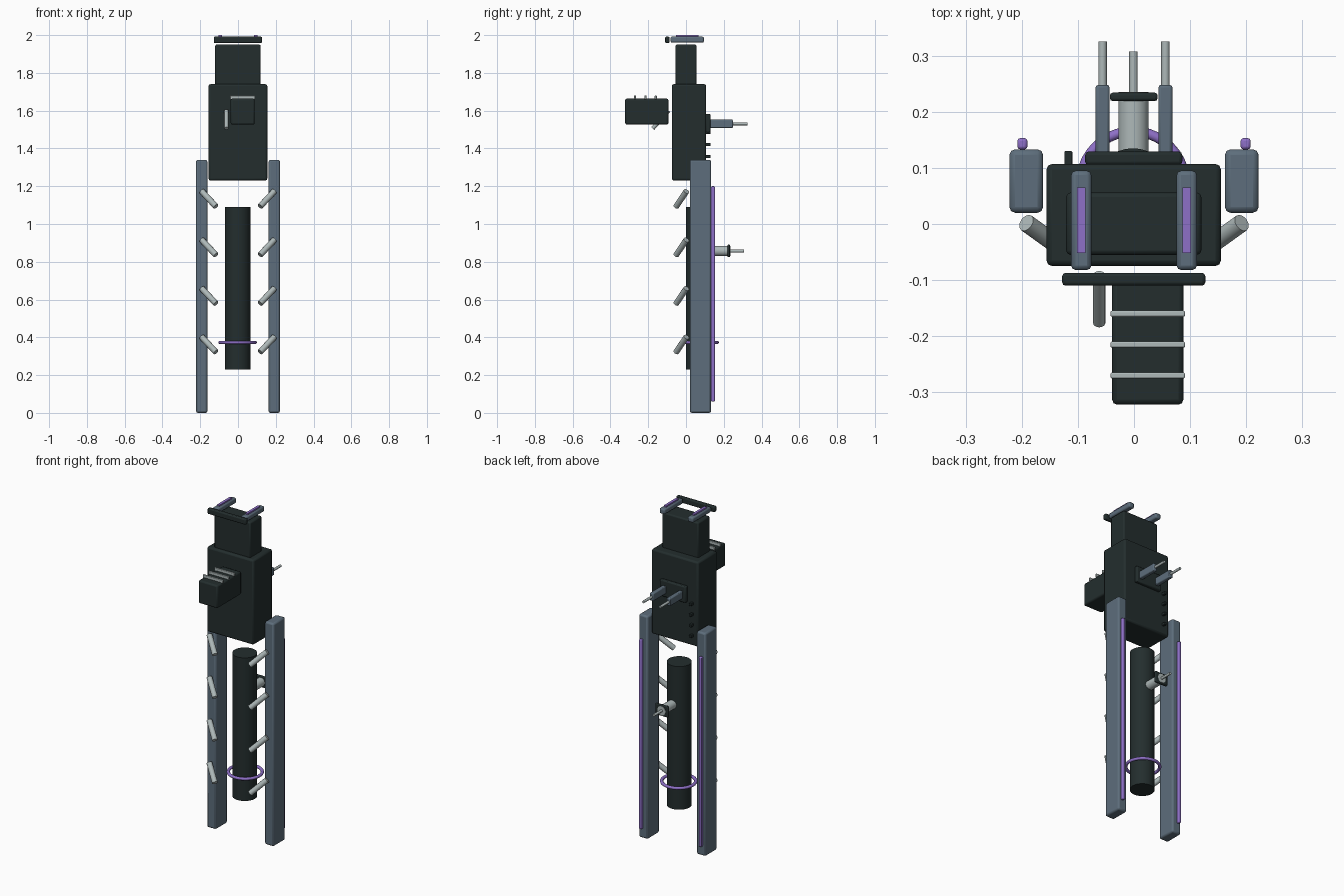
import bpy, math
from mathutils import Vector

if "Cube" in bpy.data.objects:
    bpy.data.objects.remove(bpy.data.objects["Cube"])


def material(name, rgb):
    m = bpy.data.materials.new(name)
    m.diffuse_color = (*rgb, 1)
    m.use_nodes = True
    m.node_tree.nodes["Principled BSDF"].inputs["Base Color"].default_value = m.diffuse_color
    return m


DARK = material("dark green grey", (0.017, 0.027, 0.027))
SLATE = material("slate blue", (0.11, 0.155, 0.20))
LIGHT = material("light grey", (0.42, 0.48, 0.48))
PURPLE = material("purple", (0.27, 0.16, 0.57))


def finish(name, mat, angle=35):
    o = bpy.context.object
    o.name = name
    o.data.materials.append(mat)
    bpy.ops.object.shade_smooth_by_angle(angle=math.radians(angle))
    return o


def box(name, mat, x, y, z, bevel=0.006):
    """Bevelled box from (min, max) ranges."""
    bpy.ops.mesh.primitive_cube_add(size=1, location=[(a + b) / 2 for a, b in (x, y, z)])
    o = bpy.context.object
    o.scale = [b - a for a, b in (x, y, z)]
    bpy.ops.object.transform_apply(location=False, rotation=False, scale=True)
    finish(name, mat)
    if bevel:
        mod = o.modifiers.new("bevel", 'BEVEL')
        mod.width, mod.segments = bevel, 2
    return o


def rod(name, mat, a, b, r, sides=16):
    """Cylinder between two points."""
    a, b = Vector(a), Vector(b)
    bpy.ops.mesh.primitive_cylinder_add(vertices=sides, radius=r, depth=(b - a).length,
                                        location=(a + b) / 2)
    bpy.context.object.rotation_euler = (b - a).to_track_quat('Z', 'Y').to_euler()
    return finish(name, mat, 50)


# Main housing and upper block
box("housing", DARK, (-0.156, 0.155), (-0.075, 0.107), (1.23, 1.74), 0.01)
box("upper_block", DARK, (-0.121, 0.12), (-0.055, 0.056), (1.73, 1.95), 0.008)

# Top front bar and rails with glowing strips
box("top_bar", DARK, (-0.128, 0.127), (-0.11, -0.087), (1.958, 1.992))
for s in (-1, 1):
    x = s * 0.094
    box("top_rail", SLATE, (x - 0.018, x + 0.018), (-0.082, 0.095), (1.96, 1.992), 0.008)
    box("top_rail_strip", PURPLE, (x - 0.008, x + 0.008), (-0.052, 0.065), (1.985, 2.0), 0)

# Front box with cross bars and side lever
box("front_box", DARK, (-0.039, 0.088), (-0.322, -0.093), (1.526, 1.664), 0.009)
for y in (-0.16, -0.215, -0.27):
    box("cross_bar", LIGHT, (-0.042, 0.091), (y - 0.0055, y + 0.0055), (1.66, 1.68), 0.003)
rod("side_lever", LIGHT, (-0.062, -0.176, 1.506), (-0.062, -0.092, 1.6), 0.011)

# Rear plate, twin barrels and buttons
box("rear_plate", DARK, (-0.087, 0.086), (0.105, 0.129), (1.485, 1.583))
for s in (-1, 1):
    x = s * 0.056
    box("rear_barrel", SLATE, (x - 0.0125, x + 0.0125), (0.122, 0.248), (1.507, 1.553), 0.005)
    rod("rear_barrel_tip", LIGHT, (x, 0.24, 1.53), (x, 0.325, 1.53), 0.0075)
for i in range(4):
    z = 1.293 + 0.064 * i
    box("button", DARK, (-0.124, -0.11), (0.1, 0.13), (z - 0.008, z + 0.008), 0.002)

# Central tube with ring
rod("central_tube", DARK, (-0.002, 0.067, 0.23), (-0.002, 0.067, 1.09), 0.068, 32)
bpy.ops.mesh.primitive_torus_add(location=(-0.002, 0.072, 0.373), major_radius=0.093,
                                 minor_radius=0.009, major_segments=40, minor_segments=10)
finish("tube_ring", PURPLE, 60)

# Rear nozzle on the tube
rod("nozzle", LIGHT, (-0.001, 0.125, 0.857), (-0.001, 0.235, 0.857), 0.027)
box("nozzle_plate", DARK, (-0.043, 0.042), (0.219, 0.234), (0.824, 0.891), 0.005)
rod("nozzle_tip", LIGHT, (-0.001, 0.23, 0.857), (-0.001, 0.307, 0.857), 0.0075)

# Side pillars, rear strips and slanted pegs
for s in (-1, 1):
    x = s * 0.192
    box("pillar", SLATE, (x - 0.03, x + 0.03), (0.02, 0.133), (0.0, 1.34), 0.01)
    x = s * 0.199
    box("pillar_strip", PURPLE, (x - 0.009, x + 0.009), (0.133, 0.153), (0.06, 1.2), 0.005)
    for i in range(4):
        z = 0.362 + 0.257 * i
        rod("peg", LIGHT, (s * 0.192, 0.002, z + 0.04), (s * 0.117, -0.052, z - 0.04), 0.016, 12)
